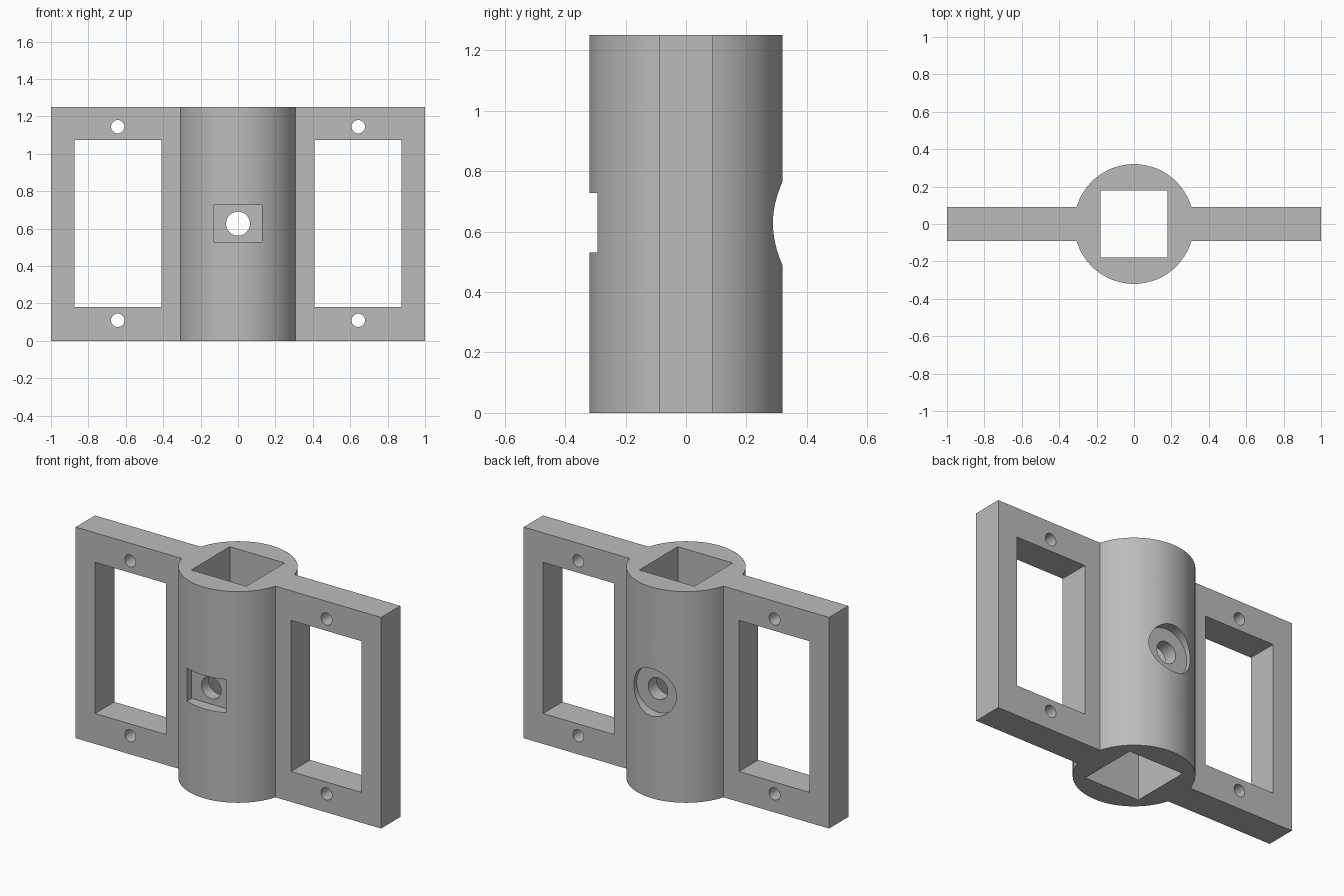
import bpy, bmesh
from math import asin, sin, cos, pi, radians

if "Cube" in bpy.data.objects:
    bpy.data.objects.remove(bpy.data.objects["Cube"], do_unlink=True)

HEIGHT, RADIUS, HALF_THICK, MID = 1.25, 0.32, 0.09, 0.627

grey = bpy.data.materials.new("plain grey")
grey.use_nodes = True
colour = (0.5, 0.5, 0.5, 1)
grey.diffuse_color = colour
grey.node_tree.nodes["Principled BSDF"].inputs["Base Color"].default_value = colour


def finish(name, bm):
    bmesh.ops.recalc_face_normals(bm, faces=bm.faces)
    mesh = bpy.data.meshes.new(name)
    bm.to_mesh(mesh)
    bm.free()
    mesh.materials.append(grey)
    ob = bpy.data.objects.new(name, mesh)
    bpy.context.collection.objects.link(ob)
    return ob


def prism(name, outline, start, depth):
    """Extrude a closed outline of 3D points along the depth vector."""
    bm = bmesh.new()
    face = bm.faces.new([bm.verts.new(p) for p in outline])
    new = bmesh.ops.extrude_face_region(bm, geom=[face])["geom"]
    bmesh.ops.translate(bm, vec=depth, verts=[v for v in new if isinstance(v, bmesh.types.BMVert)])
    bmesh.ops.translate(bm, vec=start, verts=bm.verts)
    return finish(name, bm)


def box(name, x0, x1, y0, y1, z0, z1):
    return prism(name, [(x0, y0, 0), (x1, y0, 0), (x1, y1, 0), (x0, y1, 0)],
                 (0, 0, z0), (0, 0, z1 - z0))


def bore(name, x, z, r, y0, y1, sides=48):
    ring = [(r * cos(2 * pi * i / sides), 0, r * sin(2 * pi * i / sides)) for i in range(sides)]
    return prism(name, ring, (x, y0, z), (0, y1 - y0, 0))


# Body: round column with a flat wing on each side, one extruded profile
join = asin(HALF_THICK / RADIUS)
STEPS = 48
arc = [join + (pi - 2 * join) * i / STEPS for i in range(STEPS + 1)]
back = [(RADIUS * cos(a), RADIUS * sin(a), 0) for a in arc]
half = [(1, HALF_THICK, 0)] + back + [(-1, HALF_THICK, 0)]
body = prism("winged_column", half + [(-x, -y, 0) for x, y, _ in half], (0, 0, 0), (0, 0, HEIGHT))

# Openings through the column
cutters = [
    box("square_shaft", -0.18, 0.18, -0.18, 0.18, -0.1, HEIGHT + 0.1),
    box("nut_pocket", -0.128, 0.128, -0.5, -0.25, 0.53, 0.727),
    bore("screw_head_recess", 0, MID, 0.14, 0.262, 0.5, 64),
    bore("cross_bolt_hole", 0, MID, 0.064, -0.5, 0.5),
]
# Wing windows and mounting holes
for side in (-1, 1):
    x0, x1 = sorted((side * 0.41, side * 0.873))
    cutters.append(box("wing_window", x0, x1, -0.2, 0.2, 0.18, 1.075))
    for z in (0.11, 1.145):
        cutters.append(bore("mounting_hole", side * 0.643, z, 0.036, -0.2, 0.2, 32))

bpy.context.view_layer.objects.active = body
for cutter in cutters:
    cutter.hide_render = True
    mod = body.modifiers.new(cutter.name, "BOOLEAN")
    mod.operation, mod.solver, mod.object = "DIFFERENCE", "EXACT", cutter
    bpy.ops.object.modifier_apply(modifier=mod.name)
    bpy.data.objects.remove(cutter, do_unlink=True)

bpy.ops.object.select_all(action="DESELECT")
body.select_set(True)
bpy.ops.object.shade_smooth_by_angle(angle=radians(25))
